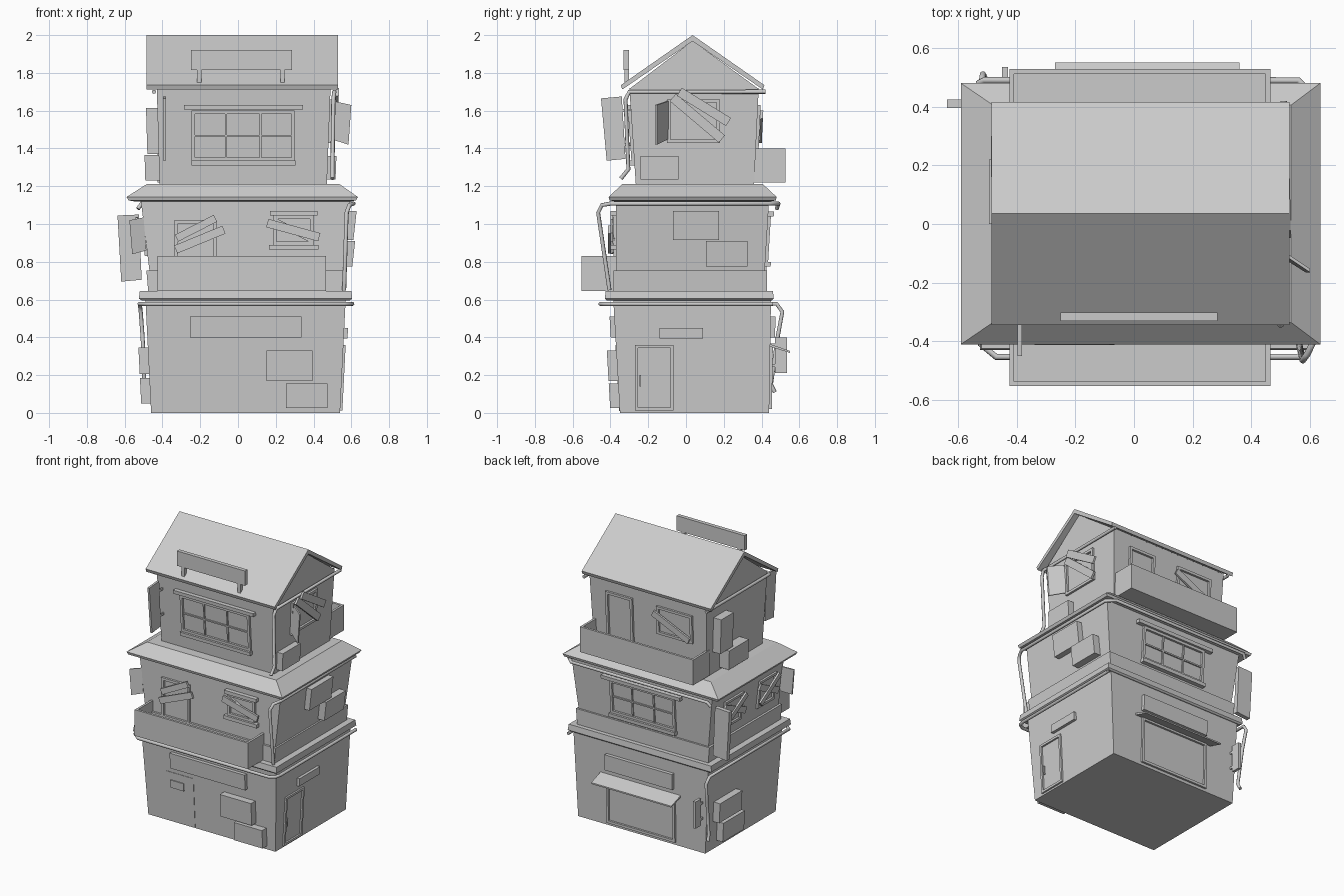
import bpy, math
from mathutils import Vector

cube = bpy.data.objects.get("Cube")
if cube:
    bpy.data.objects.remove(cube, do_unlink=True)

grey = bpy.data.materials.new("plain grey")
grey.use_nodes = True
COL = (0.6, 0.6, 0.6, 1)
grey.diffuse_color = COL
grey.node_tree.nodes["Principled BSDF"].inputs["Base Color"].default_value = COL


def mesh(name, verts, faces):
    me = bpy.data.meshes.new(name)
    me.from_pydata([tuple(v) for v in verts], [], faces)
    me.materials.append(grey)
    ob = bpy.data.objects.new(name, me)
    bpy.context.collection.objects.link(ob)
    return ob


def loft(name, rings):
    """Closed solid through rings of equal point count, each counter-clockwise."""
    n = len(rings[0])
    faces = [tuple(reversed(range(n)))]
    for r in range(len(rings) - 1):
        for i in range(n):
            j = (i + 1) % n
            faces.append((r*n + i, r*n + j, r*n + n + j, r*n + n + i))
    faces.append(tuple(range((len(rings) - 1)*n, len(rings)*n)))
    return mesh(name, [v for ring in rings for v in ring], faces)


def rect(x0, x1, y0, y1, z):
    return [(x0, y0, z), (x1, y0, z), (x1, y1, z), (x0, y1, z)]


def box(name, x0, x1, y0, y1, z0, z1):
    return loft(name, [rect(x0, x1, y0, y1, z0), rect(x0, x1, y0, y1, z1)])


# Tapered storeys: (z, x0, x1, y0, y1) at foot and head
STOREYS = {
    1: ((0, -0.46, 0.54, -0.35, 0.44), (0.6, -0.49, 0.57, -0.385, 0.45)),
    2: ((0.64, -0.455, 0.54, -0.37, 0.41), (1.13, -0.515, 0.595, -0.37, 0.44)),
    3: ((1.2, -0.415, 0.47, -0.265, 0.36), (1.72, -0.43, 0.49, -0.30, 0.385)),
}
for k, (a, b) in STOREYS.items():
    loft("storey_%d_walls" % k, [rect(*a[1:], a[0]), rect(*b[1:], b[0])])


def on_wall(storey, side, u, z, out):
    """Point at offset u along a wall, height z, distance out from its surface."""
    a, b = STOREYS[storey]
    t = (z - a[0]) / (b[0] - a[0])
    x0, x1, y0, y1 = (p + (q - p)*t for p, q in zip(a[1:], b[1:]))
    return {"front": (u, y0 - out, z), "back": (u, y1 + out, z),
            "left": (x0 - out, u, z), "right": (x1 + out, u, z)}[side]


def patch(name, storey, side, corners, depth, base=-0.02):
    """Slab on a wall from (u, z) corners given counter-clockwise in u, z."""
    if side in ("back", "left"):
        corners = corners[::-1]
    return loft(name, [[on_wall(storey, side, u, z, d) for u, z in corners]
                       for d in (base, depth)])


def panel(name, storey, side, u0, u1, z0, z1, depth):
    return patch(name, storey, side, [(u0, z0), (u1, z0), (u1, z1), (u0, z1)], depth)


def plank(storey, side, ua, za, ub, zb, width=0.045, depth=0.03):
    a, b = Vector((ua, za)), Vector((ub, zb))
    d = (b - a).normalized() * width / 2
    n = Vector((-d.y, d.x))
    patch("plank", storey, side, [a - n, b - n, b + n, a + n], depth, depth - 0.014)


def frame(name, storey, side, u0, u1, z0, z1, cols=1, rows=1, depth=0.015, w=0.018):
    panel(name + "_left", storey, side, u0, u0 + w, z0, z1, depth)
    panel(name + "_right", storey, side, u1 - w, u1, z0, z1, depth)
    panel(name + "_head", storey, side, u0 + w, u1 - w, z1 - w, z1, depth)
    panel(name + "_foot", storey, side, u0 + w, u1 - w, z0, z0 + w, depth)
    for i in range(1, cols):
        u = u0 + (u1 - u0)*i/cols
        panel(name + "_bar", storey, side, u - .005, u + .005, z0 + w, z1 - w, depth*.6)
    for i in range(1, rows):
        z = z0 + (z1 - z0)*i/rows
        panel(name + "_bar", storey, side, u0 + w, u1 - w, z - .005, z + .005, depth*.6)


def lintels(storey, side, u0, u1, z0, z1, extra, depth=0.03):
    panel("window_header", storey, side, u0 - extra, u1 + extra, z1, z1 + .025, depth)
    panel("window_sill", storey, side, u0 - .005, u1 + .005, z0 - .025, z0, depth)


def pipe(name, points, radius=0.011):
    cu = bpy.data.curves.new(name, "CURVE")
    cu.dimensions = "3D"
    cu.bevel_depth, cu.bevel_resolution, cu.use_fill_caps = radius, 2, True
    sp = cu.splines.new("POLY")
    sp.points.add(len(points) - 1)
    for p, co in zip(sp.points, points):
        p.co = (*co, 1)
    cu.materials.append(grey)
    ob = bpy.data.objects.new(name, cu)
    bpy.context.collection.objects.link(ob)


def balcony(name, x0, x1, y0, y1, z0, z1, outer):
    """Trough with walls on the outer side (-1 front, 1 back) and both ends."""
    t = 0.016
    box(name + "_floor", x0, x1, y0, y1, z0, z0 + t)
    box(name + "_end", x0, x0 + t, y0, y1, z0 + t, z1)
    box(name + "_end", x1 - t, x1, y0, y1, z0 + t, z1)
    ya, yb = (y0, y0 + t) if outer < 0 else (y1 - t, y1)
    box(name + "_rail", x0 + t, x1 - t, ya, yb, z0 + t, z1)


# Ledge, band and skirt roof between the storeys
loft("ledge", [rect(-.51, .59, -.42, .455, .595), rect(-.525, .605, -.43, .465, .605),
               rect(-.52, .60, -.425, .46, .645)])
loft("wall_band", [rect(-.475, .555, -.385, .43, .64), rect(-.485, .565, -.385, .43, .755)])
loft("skirt_roof", [rect(-.55, .595, -.38, .45, 1.12), rect(-.58, .625, -.405, .475, 1.125),
                    rect(-.59, .635, -.41, .48, 1.143), rect(-.48, .535, -.335, .405, 1.213)])

# Gable roof as a chevron, with the gable wall set back under it
EAVE, RIDGE = (-.345, .415), (.035, 2.0)
chevron = [(EAVE[0], 1.735), (EAVE[0] + .008, 1.712), (RIDGE[0], 1.968),
           (EAVE[1] - .008, 1.712), (EAVE[1], 1.735), RIDGE]
loft("gable_roof", [[(x, y, z) for y, z in chevron] for x in (-.485, .53)])
gable = [(-.30, 1.715), (.385, 1.715), (.035, 1.97)]
loft("gable_wall", [[(x, y, z) for y, z in gable] for x in (-.43, .49)])
box("roof_sign", -.25, .285, -.33, -.302, 1.815, 1.92)
for x in (-.205, .235):
    box("roof_sign_post", x - .011, x + .011, -.325, -.303, 1.74, 1.83)

# Balconies
balcony("front_balcony", -.425, .465, -.553, -.36, .645, .83, -1)
balcony("back_balcony", -.425, .465, .34, .528, 1.22, 1.4, 1)

# Ground storey
panel("front_sign", 1, "front", -.255, .335, .40, .51, .025)
panel("front_door", 1, "front", -.31, -.09, .01, .36, .003)
panel("door_hatch", 1, "front", -.27, -.165, .25, .305, .01)
panel("front_unit_upper", 1, "front", .15, .395, .17, .33, .05)
panel("front_unit_lower", 1, "front", .255, .475, .025, .155, .05)
panel("right_sign", 1, "right", -.14, .09, .395, .45, .02)
frame("side_door", 1, "right", -.27, -.065, .012, .36, depth=.012, w=.016)
panel("side_door_handle", 1, "right", -.245, -.237, .14, .2, .01)
panel("back_sign", 1, "back", -.22, .31, .40, .51, .025)
frame("shop_front", 1, "back", -.23, .31, .02, .35, depth=.014)
loft("awning", [[(x, y, z) for y, z in ((.43, .355), (.55, .318), (.55, .328), (.43, .37))]
                for x in (-.27, .36)])
panel("left_unit_upper", 1, "left", .12, .37, .205, .345, .05)
panel("left_unit_lower", 1, "left", .08, .32, .05, .185, .05)
box("hanging_sign", -.45, -.43, .472, .535, .21, .40)
for z in (.25, .36):
    box("hanging_sign_bracket", -.445, -.435, .43, .48, z - .008, z + .008)

# Middle storey
frame("balcony_door", 2, "front", -.335, -.115, .65, 1.02)
plank(2, "front", -.325, .925, -.12, 1.03, .04)
plank(2, "front", -.33, .865, -.075, .97, depth=.042)
frame("front_window", 2, "front", .185, .40, .89, 1.045)
lintels(2, "front", .17, .42, .89, 1.045, .0)
plank(2, "front", .155, 1.005, .43, .93)
plank(2, "front", .19, 1.02, .40, .91, .03, .02)
panel("right_unit_upper", 2, "right", -.07, .175, .915, 1.07, .04)
panel("right_unit_lower", 2, "right", .105, .325, .775, .91, .05)
frame("back_window", 2, "back", -.22, .29, .80, 1.04, 3, 2)
lintels(2, "back", -.22, .29, .80, 1.04, .055)
for u0, u1 in ((.08, .29), (-.29, -.10)):
    frame("left_window", 2, "left", u0, u1, .83, 1.03)
    plank(2, "left", u0 - .02, .89, u1 + .02, 1.0)
    plank(2, "left", u0, 1.02, u1, .87, .04, .04)
loft("open_shutter", [[(-.485, y, .86), (-.56, y - .03, .84), (-.575, y - .03, 1.02),
                       (-.50, y, 1.035)] for y in (-.37, -.36)])
loft("left_blade_sign", [[(-.618, y, .695), (-.51, y, .705), (-.525, y, 1.05),
                          (-.638, y, 1.045)] for y in (.395, .425)])

# Top storey
frame("front_wide_window", 3, "front", -.245, .30, 1.335, 1.6, 3, 2)
lintels(3, "front", -.24, .30, 1.335, 1.605, .045)
loft("front_blade_sign", [[(x, -.42, 1.335), (x, -.32, 1.345), (x, -.34, 1.675),
                           (x, -.45, 1.665)] for x in (-.397, -.382)])
for z in (1.42, 1.6):
    box("blade_sign_bracket", -.394, -.385, -.35, -.27, z - .008, z + .008)
frame("right_window", 3, "right", -.10, .18, 1.43, 1.66)
plank(3, "right", -.035, 1.70, .225, 1.54, .05, .045)
plank(3, "right", -.07, 1.67, .19, 1.45, .05)
hinge, edge = ((.49, -.105), (.60, -.165))
loft("right_shutter", [[(hinge[0], hinge[1] + d, 1.45), (edge[0] - .015, edge[1] + d, 1.42),
                        (edge[0], edge[1] + d, 1.63), (hinge[0] + .02, hinge[1] + d, 1.65)]
                       for d in (0, .012)])
panel("right_unit", 3, "right", -.24, -.04, 1.235, 1.36, .045)
frame("back_door", 3, "back", .15, .36, 1.22, 1.63)
frame("back_window_small", 3, "back", -.32, -.04, 1.43, 1.63)
plank(3, "back", -.30, 1.45, -.02, 1.58)
panel("left_tall_unit", 3, "left", .16, .30, 1.37, 1.615, .06)
panel("left_low_unit", 3, "left", 0, .22, 1.23, 1.365, .075)

# Gutters and downpipes
pipe("lower_gutter", [(-.50, .47, .11), (-.495, .45, .15), (-.505, .485, .4), (-.515, .51, .535),
                      (-.52, .48, .577), (-.522, -.41, .577), (-.47, -.453, .577),
                      (.56, -.453, .577), (.595, -.43, .577), (.605, -.39, .577),
                      (.605, .46, .577)])
pipe("middle_gutter", [(.562, -.405, .65), (.575, -.465, 1.06), (.59, -.445, 1.1),
                       (.612, -.40, 1.108), (.612, .44, 1.108), (.56, .49, 1.108),
                       (-.51, .49, 1.108), (-.53, .48, 1.08)])
pipe("upper_gutter", [(.50, -.345, 1.24), (.50, -.305, 1.29), (.505, -.32, 1.66),
                      (.51, -.30, 1.70), (.51, .42, 1.70)])
pipe("upper_left_gutter", [(-.445, -.30, 1.70), (-.445, .41, 1.70)])
